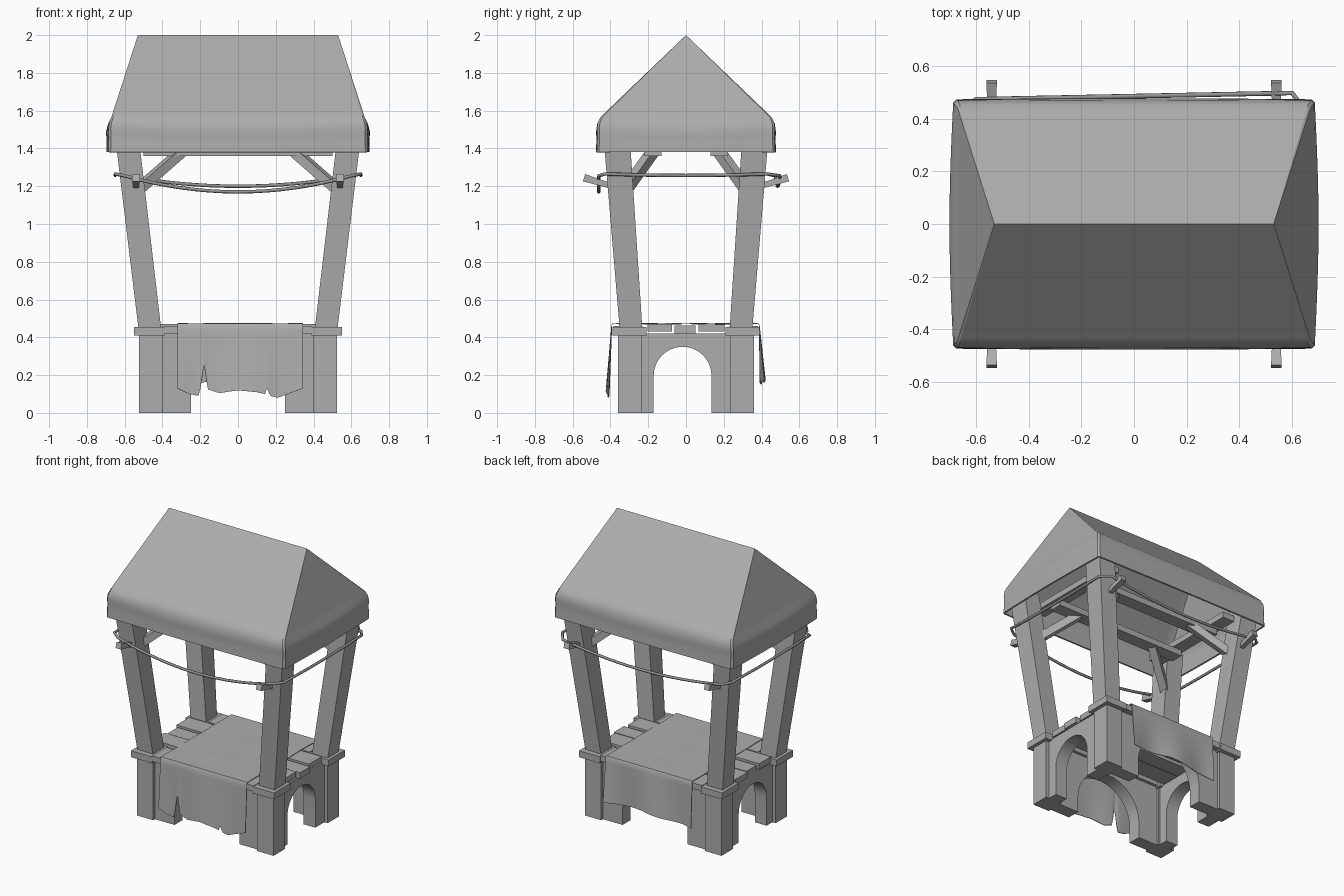
import bpy, bmesh, math
from mathutils import Vector

if "Cube" in bpy.data.objects:
    bpy.data.objects.remove(bpy.data.objects["Cube"])

SIGNS = [(sx, sy) for sx in (-1, 1) for sy in (-1, 1)]


def grey(name, v):
    m = bpy.data.materials.new(name)
    m.diffuse_color = (v, v, v, 1)
    m.use_nodes = True
    m.node_tree.nodes["Principled BSDF"].inputs["Base Color"].default_value = m.diffuse_color
    return m


GREY, DARK = grey("mid_grey", .42), grey("rope_grey", .30)


def finish(name, bm, smooth=None, thickness=0):
    bmesh.ops.remove_doubles(bm, verts=bm.verts, dist=1e-5)
    bmesh.ops.recalc_face_normals(bm, faces=bm.faces)
    me = bpy.data.meshes.new(name)
    bm.to_mesh(me)
    bm.free()
    ob = bpy.data.objects.new(name, me)
    bpy.context.collection.objects.link(ob)
    if thickness:        # bake the thickness so that hems get sharp edges
        mod = ob.modifiers.new("Thickness", 'SOLIDIFY')
        mod.thickness = thickness
        mod.offset = -1
        dg = bpy.context.evaluated_depsgraph_get()
        me = bpy.data.meshes.new_from_object(ob.evaluated_get(dg))
        ob.modifiers.clear()
        ob.data = me
    if smooth:
        me.shade_smooth()
        me.set_sharp_from_angle(angle=math.radians(smooth))
    me.materials.clear()
    me.materials.append(GREY)
    return ob


def hull(name, bottom, top):
    """Six-sided block between two quads."""
    bm = bmesh.new()
    b = [bm.verts.new(p) for p in bottom]
    t = [bm.verts.new(p) for p in top]
    bm.faces.new(b)
    bm.faces.new(t)
    for i in range(4):
        j = (i + 1) % 4
        bm.faces.new((b[i], b[j], t[j], t[i]))
    return finish(name, bm)


def rect(x0, x1, y0, y1, z):
    return [(x0, y0, z), (x1, y0, z), (x1, y1, z), (x0, y1, z)]


def box(name, x0, x1, y0, y1, z0, z1):
    return hull(name, rect(x0, x1, y0, y1, z0), rect(x0, x1, y0, y1, z1))


def bar(name, a, b, wa, wb):
    """Square bar from a to b, with widths at each end."""
    a, b = Vector(a), Vector(b)
    q = (b - a).to_track_quat('Z', 'Y')
    ring = lambda p, w: [p + q @ Vector((i * w / 2, j * w / 2, 0))
                         for i, j in ((-1, -1), (1, -1), (1, 1), (-1, 1))]
    return hull(name, ring(a, wa), ring(b, wb))


def arch_wall(name, half, c, r, spring, height, place, d0, d1):
    """Wall with a round arch; place(u, d, z) maps it into the model."""
    arc = [(c + r * math.cos(a), spring + r * math.sin(a))
           for a in [math.pi * i / 16 for i in range(17)]]
    pts = [(half, 0), (half, height), (-half, height), (-half, 0), (c - r, 0)]
    pts += arc[::-1] + [(c + r, 0)]
    bm = bmesh.new()
    f = bm.faces.new([bm.verts.new(place(u, d0, z)) for u, z in pts])
    ext = bmesh.ops.extrude_face_region(bm, geom=[f], use_keep_orig=True)
    vs = [g for g in ext['geom'] if isinstance(g, bmesh.types.BMVert)]
    shift = Vector(place(0, d1, 0)) - Vector(place(0, d0, 0))
    bmesh.ops.translate(bm, verts=vs, vec=shift)
    return finish(name, bm, 35)


# Corner pieces: base block, collar, leaning post, brace and rope peg
for sx, sy in SIGNS:
    tag = ("left" if sx < 0 else "right") + ("_front" if sy < 0 else "_back")
    box("base_block_" + tag, sx * .40, sx * .525, sy * .235, sy * .36, 0, .42)
    box("collar_" + tag, sx * .39, sx * .55, sy * .21, sy * .39, .41, .455)
    hull("post_" + tag,
         rect(sx * .405, sx * .525, sy * .23, sy * .35, .43),
         rect(sx * .53, sx * .655, sy * .30, sy * .44, 1.50))
    bar("brace_" + tag, (sx * .53, sy * .32, 1.18), (sx * .29, sy * .17, 1.39), .05, .05)
    bar("peg_" + tag, (sx * .54, sy * .36, 1.19), (sx * .54, sy * .54, 1.245), .024, .04)

# Arched base walls and roof frame beams
for s in (-1, 1):
    side = "right" if s > 0 else "left"
    end = "back" if s > 0 else "front"
    arch_wall("side_wall_" + side, .25, -.018, .153, .197, .42,
              lambda u, d, z: (s * d, u, z), .41, .50)
    arch_wall("long_wall_" + end, .42, 0, .25, .11, .42,
              lambda u, d, z: (u, s * d, z), .25, .34)
    box("long_beam_" + end, -.5, .5, s * .13, s * .22, 1.36, 1.40)
    box("cross_beam_" + side, s * .43, s * .52, -.36, .36, 1.40, 1.44)

# Counter planks
planks = [(-.385, -.23, .39, .39, .42, .46), (-.205, -.075, .51, .50, .43, .47),
          (-.06, .05, .50, .52, .42, .462), (.065, .205, .52, .50, .43, .468),
          (.23, .38, .39, .39, .42, .46)]
for i, (y0, y1, xl, xr, z0, z1) in enumerate(planks):
    box("counter_plank_%d" % (i + 1), -xl, xr, y0, y1, z0, z1)


def lerp_table(table, x):
    for (x0, a), (x1, b) in zip(table, table[1:]):
        if x <= x1:
            return a + (b - a) * max(0, (x - x0)) / (x1 - x0)
    return table[-1][1]


# Draped cloth with ragged hems
front_hem = [(-.32, .13), (-.26, .10), (-.205, .09), (-.18, .26), (-.16, .125), (-.1, .105),
             (0, .12), (.10, .11), (.145, .10), (.155, .135), (.17, .09), (.21, .08), (.345, .13)]
back_hem = [(-.32, .15), (-.25, .16), (-.1, .165), (.05, .18), (.2, .17), (.345, .16)]
bm = bmesh.new()
cols = []
NX, ND = 66, 10
for i in range(NX + 1):
    x = -.32 + .665 * i / NX
    zf, zb = lerp_table(front_hem, x), lerp_table(back_hem, x)
    col = []
    for k in range(ND + 1):          # front drop, from hem upward
        t = 1 - k / ND
        y = -.395 - .022 * t - .008 * t * math.sin(13 * x + 1)
        col.append((x, y, .465 + (zf - .465) * t))
    for k in range(13):              # counter top
        y = -.39 + .775 * k / 12
        col.append((x, y, .474 + .002 * math.sin(24 * y) * math.cos(7 * x)))
    for k in range(ND + 1):          # back drop
        t = k / ND
        y = .39 + .018 * t + .014 * t * math.sin(15 * x + 2)
        col.append((x, y, .465 + (zb - .465) * t))
    cols.append([bm.verts.new(p) for p in col])
for a, b in zip(cols, cols[1:]):
    for j in range(len(a) - 1):
        bm.faces.new((a[j], b[j], b[j + 1], a[j + 1]))
finish("counter_cloth", bm, 35, .004)


# Canvas roof: chamfered rectangular rings from the ridge down to the hem
def roof_ring(hx, hy, z, r, bulge, droop):
    arcs = []
    for k, (sx, sy) in enumerate(((1, 1), (-1, 1), (-1, -1), (1, -1))):
        cx, cy = sx * (hx - r), sy * max(hy - r, 0)
        arcs.append([Vector((cx + r * math.cos(a), cy + r * math.sin(a), z))
                     for a in (math.pi / 2 * k, math.pi / 2 * (k + 1))])
    out = []
    for k in range(4):
        a, b = arcs[k][-1], arcs[(k + 1) % 4][0]
        n = (Vector((0, 1, 0)), Vector((-1, 0, 0)), Vector((0, -1, 0)), Vector((1, 0, 0)))[k]
        out += arcs[k]
        for m in range(1, 16):
            s = math.sin(math.pi * m / 16)
            amount = bulge * (1 if k % 2 else .4)
            out.append(a.lerp(b, m / 16) + n * amount * s + Vector((0, 0, droop * s)))
    return out


rings = [(.53, 0, 2.0, 0, 0, 0), (.664, .432, 1.586, .008, 0, 0),
         (.671, .454, 1.565, .01, 0, 0), (.682, .468, 1.535, .012, .006, -.005),
         (.686, .471, 1.505, .012, .014, -.022), (.685, .469, 1.475, .012, .010, -.025),
         (.685, .470, 1.44, .012, .012, -.012), (.686, .473, 1.38, .012, .010, 0)]
bm = bmesh.new()
loops = [[bm.verts.new(p) for p in roof_ring(*r)] for r in rings]
for a, b in zip(loops, loops[1:]):
    for i in range(len(a)):
        j = (i + 1) % len(a)
        bm.faces.new((a[i], a[j], b[j], b[i]))
bmesh.ops.dissolve_degenerate(bm, edges=bm.edges, dist=1e-5)
finish("canvas_roof", bm, 30, .012)

# Rope slung around the posts, sagging between the pegs
path = []
for y, sag, d in ((-.462, .085, 1), (.485, .055, -1)):
    for i in range(17):
        u = -1 + i / 8
        lean = .012 * d * u if d < 0 else 0
        path.append((d * .60 * u, y + lean, 1.255 - sag * (1 - u * u)))
    for i in range(7):
        v = -1 + i / 3
        path.append((d * .65, d * v * .43, 1.265 - .008 * (1 - v * v)))
cu = bpy.data.curves.new("rope", 'CURVE')
cu.dimensions = '3D'
cu.bevel_depth = .009
cu.bevel_resolution = 2
cu.materials.append(DARK)
sp = cu.splines.new('POLY')
sp.points.add(len(path) - 1)
for p, co in zip(sp.points, path):
    p.co = (*co, 1)
sp.use_cyclic_u = True
bpy.context.collection.objects.link(bpy.data.objects.new("rope", cu))
